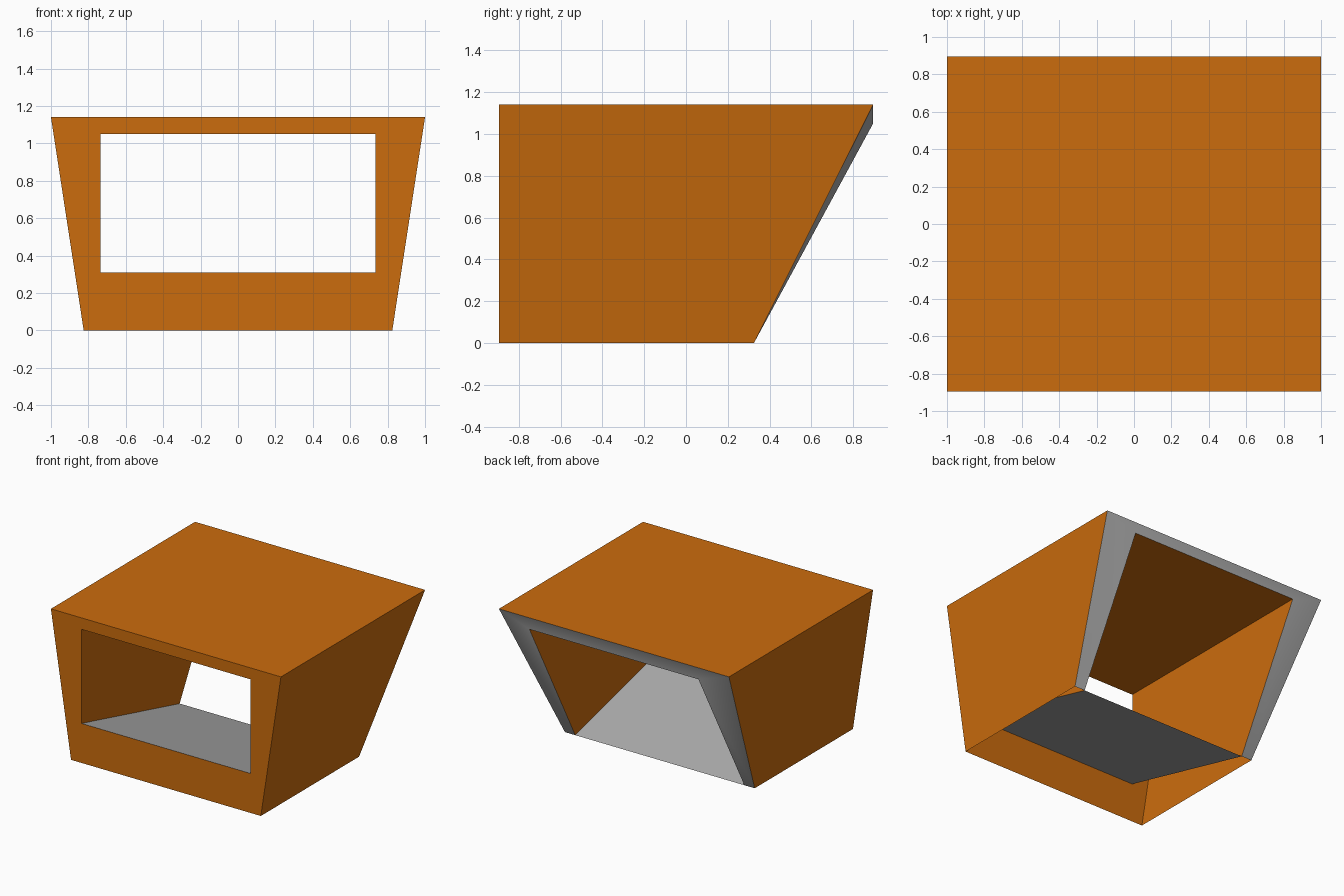
import bpy

if "Cube" in bpy.data.objects:
    bpy.data.objects.remove(bpy.data.objects["Cube"])


def material(name, rgb):
    m = bpy.data.materials.new(name)
    m.diffuse_color = (*rgb, 1.0)
    m.use_nodes = True
    m.node_tree.nodes["Principled BSDF"].inputs["Base Color"].default_value = m.diffuse_color
    return m


orange = material("orange", (0.60, 0.15, 0.004))
grey = material("grey", (0.42, 0.42, 0.42))


def ring(y_low, z_low, x_low, y_high, z_high, x_high):
    """Mirrored four-corner loop, counter-clockwise seen from the front."""
    return [(-x_low, y_low, z_low), (x_low, y_low, z_low),
            (x_high, y_high, z_high), (-x_high, y_high, z_high)]


# Corner loops of the hood: outside and opening, front and back
outer_front = ring(-0.895, 0.0, 0.825, -0.895, 1.14, 1.0)
outer_back = ring(0.325, 0.0, 0.825, 0.895, 1.14, 1.0)
hole_front = ring(-0.895, 0.31, 0.735, -0.895, 1.05, 0.735)
hole_back = ring(0.325, 0.0, 0.735, 0.895, 1.05, 0.735)


def bridge(name, a, b, sides, mat, smooth=False):
    """Skin the chosen sides between two loops (0 bottom, 1 right, 2 top, 3 left)."""
    used = sorted({k for i in sides for k in (i, (i + 1) % 4)})
    index = {k: n for n, k in enumerate(used)}
    n = len(used)
    verts = [a[k] for k in used] + [b[k] for k in used]
    faces = []
    for i in sides:
        p, q = index[i], index[(i + 1) % 4]
        faces.append((p, q, q + n, p + n))
    mesh = bpy.data.meshes.new(name)
    mesh.from_pydata(verts, [], faces)
    mesh.materials.append(mat)
    for poly in mesh.polygons:
        poly.use_smooth = smooth
    mesh.update()
    obj = bpy.data.objects.new(name, mesh)
    bpy.context.collection.objects.link(obj)
    return obj


# Outer roof and side walls, open underneath
bridge("outer_shell", outer_back, outer_front, (1, 2, 3), orange)
# Front panel around the rectangular opening
bridge("front_panel", outer_front, hole_front, (0, 1, 2, 3), orange)
# Inner side walls and ceiling
bridge("inner_walls", hole_front, hole_back, (1, 2, 3), orange)
# Sloping floor of the passage
bridge("floor_ramp", hole_front, hole_back, (0,), grey)
# Slanted rim at the back
bridge("back_rim", hole_back, outer_back, (1, 2, 3), grey, smooth=True)
